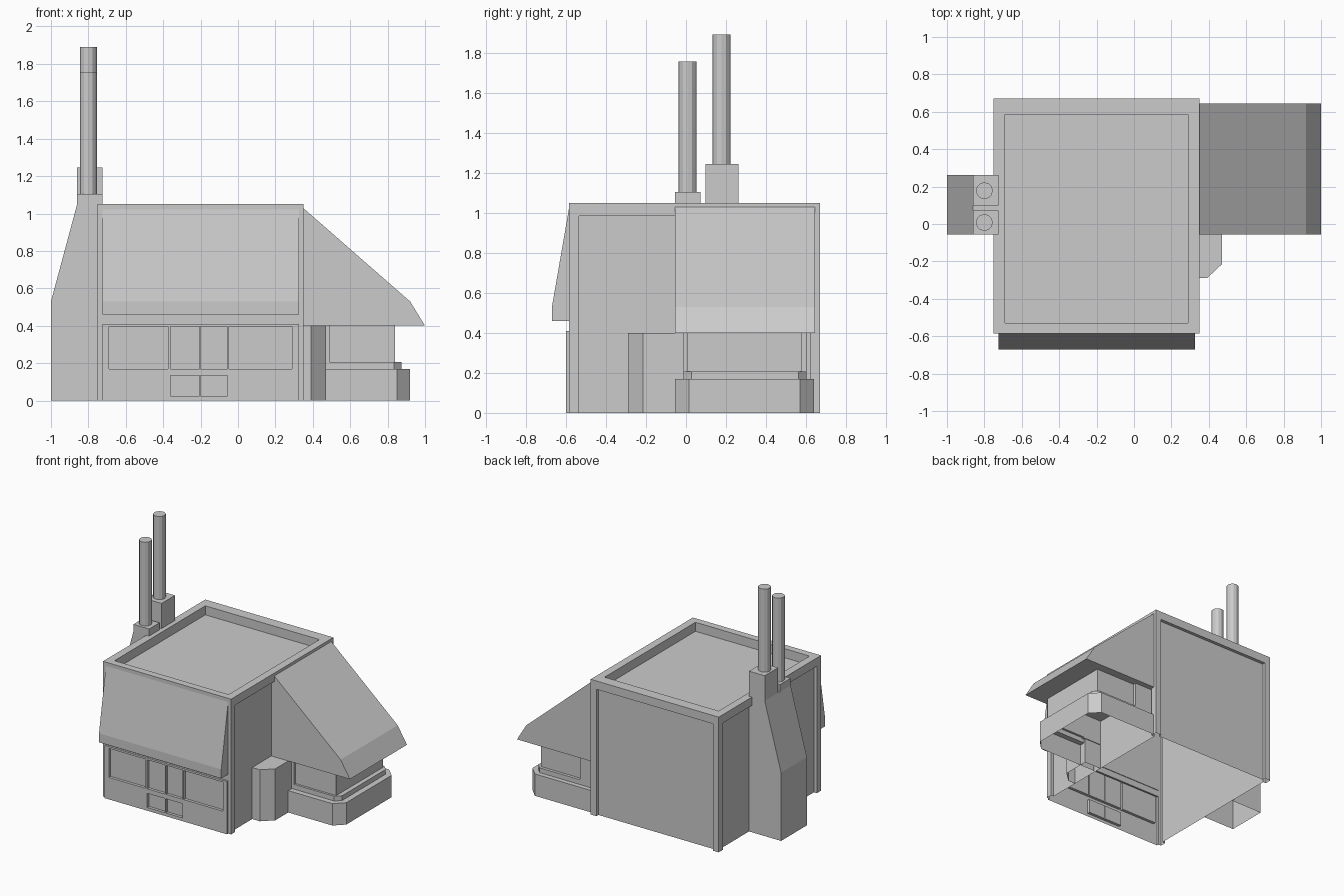
import bpy
import bmesh
from mathutils import Vector

cube = bpy.data.objects.get("Cube")
if cube:
    bpy.data.objects.remove(cube, do_unlink=True)

grey = bpy.data.materials.new("plain grey")
grey.use_nodes = True
COLOUR = (0.6, 0.6, 0.6, 1)
grey.diffuse_color = COLOUR
grey.node_tree.nodes["Principled BSDF"].inputs["Base Color"].default_value = COLOUR


def finish(name, bm):
    bmesh.ops.recalc_face_normals(bm, faces=bm.faces)
    mesh = bpy.data.meshes.new(name)
    bm.to_mesh(mesh)
    bm.free()
    mesh.materials.append(grey)
    obj = bpy.data.objects.new(name, mesh)
    bpy.context.collection.objects.link(obj)
    return obj


def prism(name, profile, axis, lo, hi):
    """Extrude a 2D profile along an axis; the other two axes keep their order."""
    def place(p, t):
        co = list(p)
        co.insert("xyz".index(axis), t)
        return Vector(co)
    bm = bmesh.new()
    face = bm.faces.new([bm.verts.new(place(p, lo)) for p in profile])
    ext = bmesh.ops.extrude_face_region(bm, geom=[face], use_keep_orig=True)
    verts = [g for g in ext["geom"] if isinstance(g, bmesh.types.BMVert)]
    bmesh.ops.translate(bm, verts=verts, vec=place((0, 0), hi - lo))
    return finish(name, bm)


def box(name, x, y, z):
    return prism(name, [(x[0], y[0]), (x[1], y[0]), (x[1], y[1]), (x[0], y[1])], "z", *z)


def combine(target, tool, operation):
    mod = target.modifiers.new("cut", "BOOLEAN")
    mod.operation, mod.object, mod.solver = operation, tool, "EXACT"
    bpy.context.view_layer.objects.active = target
    bpy.ops.object.modifier_apply(modifier=mod.name)
    bpy.data.objects.remove(tool, do_unlink=True)


def open_bottom(obj):
    """Leave the shell hollow by removing the faces on the ground."""
    bm = bmesh.new()
    bm.from_mesh(obj.data)
    ground = [f for f in bm.faces if all(abs(v.co.z) < 1e-4 for v in f.verts)]
    bmesh.ops.delete(bm, geom=ground, context="FACES")
    bm.to_mesh(obj.data)
    bm.free()


# Main building with a raised front facade
body = box("building", (-0.75, 0.35), (-0.585, 0.67), (0, 1.05))
combine(body, box("facade", (-0.725, 0.325), (-0.6, -0.5), (0, 0.41)), "UNION")

# Sunken roof and recessed wall panels
recesses = [
    ((-0.69, 0.29), (-0.53, 0.585), (0.98, 1.2)),
    ((0.325, 0.5), (-0.535, 0.62), (-0.1, 0.985)),
    ((-0.9, -0.725), (-0.535, 0.62), (-0.1, 0.985)),
    ((-0.7, 0.3), (0.645, 0.8), (-0.1, 0.985)),
]
# Shop windows, door glass and door kick panels
doors = [(-0.36, -0.205), (-0.2, -0.055)]
for span in [(-0.69, -0.375), (-0.048, 0.29)] + doors:
    recesses.append((span, (-0.7, -0.578), (0.17, 0.395)))
for span in doors:
    recesses.append((span, (-0.7, -0.578), (0.025, 0.135)))
for r in recesses:
    combine(body, box("cutter", *r), "DIFFERENCE")
open_bottom(body)

# Sloping awning over the shop front
prism("front_awning", [(-0.58, 1.05), (-0.67, 0.53), (-0.67, 0.46), (-0.58, 0.46)],
      "x", -0.725, 0.325)

# Side wing roof
prism("wing_roof", [(0.325, 1.05), (0.92, 0.53), (1.0, 0.4), (0.325, 0.4)],
      "y", -0.055, 0.645)


# Hollow bay under the wing: base, sill and window walls as stacked rings
def bay_ring(x, y0, y1, c):
    return [(0.34, y0), (x - c, y0), (x, y0 + c), (x, y1 - c), (x - c, y1), (0.34, y1)]


base = bay_ring(0.92, -0.055, 0.64, 0.07)
sill = bay_ring(0.875, -0.012, 0.603, 0.04)
room = bay_ring(0.84, 0.005, 0.58, 0.001)
bm = bmesh.new()
levels = [(base, 0), (base, 0.17), (sill, 0.17), (sill, 0.207), (room, 0.207), (room, 0.4)]
rings = [[bm.verts.new((*p, z)) for p in ring] for ring, z in levels]
for low, high in zip(rings, rings[1:]):
    for i in range(len(low) - 1):
        bm.faces.new((low[i], low[i + 1], high[i + 1], high[i]))
finish("wing_bay", bm)

# Jambs where the bay meets the building
for side, span in (("front", (-0.012, 0.006)), ("back", (0.579, 0.603))):
    box(side + "_bay_jamb", (0.33, 0.49), span, (0.2, 0.4))

# Chamfered side block
open_bottom(prism("side_block", [(0.325, -0.29), (0.39, -0.29), (0.47, -0.215),
                                 (0.47, 0.0), (0.325, 0.0)], "z", 0, 0.4))

# Chimney breast
open_bottom(prism("chimney_breast", [(-1, 0), (-1, 0.53), (-0.86, 1.05),
                                     (-0.725, 1.05), (-0.725, 0)], "y", -0.055, 0.262))

# Chimney stacks and pipes
for name, span, cy, z0, z1 in (("short", (-0.055, 0.072), 0.008, 1.105, 1.755),
                               ("tall", (0.098, 0.262), 0.178, 1.245, 1.89)):
    box(name + "_chimney_stack", (-0.86, -0.725), span, (1.04, z0))
    bpy.ops.mesh.primitive_cylinder_add(vertices=12, radius=0.045, depth=z1 - z0 + 0.02,
                                        location=(-0.8, cy, (z0 + z1) / 2 - 0.01))
    pipe = bpy.context.object
    pipe.name = name + "_chimney_pipe"
    pipe.data.materials.append(grey)
